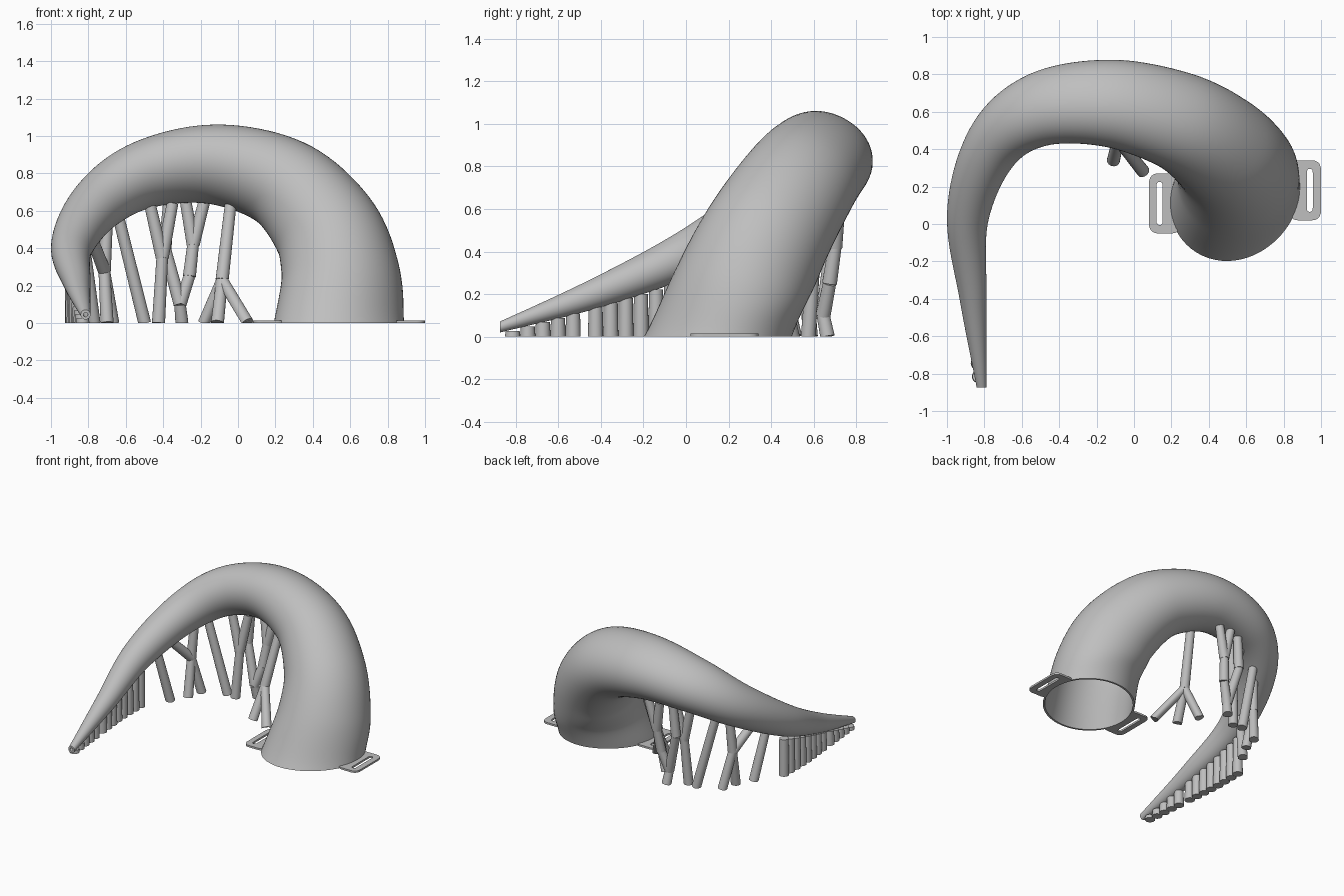
import bpy, bmesh, math
from mathutils import Vector

if "Cube" in bpy.data.objects:
    bpy.data.objects.remove(bpy.data.objects["Cube"])

GREY = bpy.data.materials.new("plain grey")
GREY.use_nodes = True
GREY.diffuse_color = (0.52, 0.52, 0.52, 1)
GREY.node_tree.nodes["Principled BSDF"].inputs["Base Color"].default_value = (0.52, 0.52, 0.52, 1)


def finish(name, bm, smooth=40):
    bmesh.ops.recalc_face_normals(bm, faces=bm.faces)
    mesh = bpy.data.meshes.new(name)
    bm.to_mesh(mesh)
    bm.free()
    mesh.materials.append(GREY)
    ob = bpy.data.objects.new(name, mesh)
    bpy.context.collection.objects.link(ob)
    bpy.ops.object.select_all(action='DESELECT')
    ob.select_set(True)
    bpy.context.view_layer.objects.active = ob
    bpy.ops.object.shade_smooth_by_angle(angle=math.radians(smooth))


def bridge(bm, loops):
    # Join neighbouring loops, and the last back to the first
    for a, b in zip(loops, loops[1:] + loops[:1]):
        for k in range(len(a)):
            n = (k + 1) % len(a)
            bm.faces.new((a[k], a[n], b[n], b[k]))


# Curved horn: centre line with radius (x, y, z, r)
PATH = [Vector(p) for p in (
    (0.54, 0.15, 0, 0.345), (0.55, 0.27, 0.26, 0.317), (0.463, 0.402, 0.515, 0.288),
    (0.235, 0.55, 0.747, 0.254), (-0.13, 0.645, 0.848, 0.222), (-0.50, 0.613, 0.794, 0.188),
    (-0.75, 0.425, 0.635, 0.152), (-0.887, 0.05, 0.412, 0.113),
    (-0.86, -0.4, 0.213, 0.072), (-0.815, -0.875, 0.045, 0.026))]
STEPS, SIDES, WALL = 10, 64, 0.014


def spline(pts, steps):
    ext = [2 * pts[0] - pts[1]] + pts + [2 * pts[-1] - pts[-2]]
    out = []
    for i in range(len(pts) - 1):
        a, b, c, d = ext[i:i + 4]
        for k in range(steps):
            t = k / steps
            out.append(0.5 * (2 * b + (c - a) * t + (2 * a - 5 * b + 4 * c - d) * t * t
                              + (3 * b - a - 3 * c + d) * t ** 3))
    return out + [pts[-1]]


def blend(t):
    t = min(max(t, 0), 1)
    return t * t * (3 - 2 * t)


line = spline(PATH, STEPS)
bm = bmesh.new()
outside, inside, across = [], [], Vector((1, 0, 0))
last = len(line) - 1
for i, p in enumerate(line):
    tangent = (line[min(i + 1, last)] - line[max(i - 1, 0)]).to_3d().normalized()
    # The base ring lies flat on the floor and the tip ring faces forward
    free = blend(i / (2 * STEPS))
    arch = math.sin(math.pi * i / last) ** 2
    tangent = Vector((0, 0, 1)).lerp(tangent, free)
    tangent = Vector((0, -1, 0)).lerp(tangent, blend((last - i) / STEPS)).normalized()
    across = (across - tangent * across.dot(tangent)).normalized()
    up = tangent.cross(across)
    for rings, inset in ((outside, 0), (inside, WALL)):
        ring = []
        for k in range(SIDES):
            a = math.tau * k / SIDES
            d = across * math.cos(a) + up * math.sin(a)
            # Oval along the diagonal at the base, leaning oval over the arch
            oval = (0.13 * (1 - free) * d.x * d.y
                    + arch * (0.05 * (d.y ** 2 - d.z ** 2) - 0.13 * d.y * d.z))
            ring.append(bm.verts.new(p.to_3d() + d * (p.w * (1 + oval) - inset)))
        rings.append(ring)
bridge(bm, outside + inside[::-1])
finish("hollow_horn", bm)


# Strap tabs: rounded plates with a slot, fitted to the round base
def rounded(cx, cy, hx, hy, r, n=64):
    pts = []
    for k in range(n):
        a = math.tau * (k + 0.5) / n
        c, s = math.cos(a), math.sin(a)
        m = max(abs(c), abs(s))
        q = Vector((c / m * hx, s / m * hy))
        core = Vector((max(-hx + r, min(hx - r, q.x)), max(-hy + r, min(hy - r, q.y))))
        pts.append(Vector((cx, cy)) + core + (q - core).normalized() * r)
    return pts


def strap_tab(name, cx, cy, slot_x, thick=0.014):
    base = PATH[0]
    side = 1 if cx > base.x else -1
    outer = rounded(cx, cy, 0.085, 0.16, 0.045)
    for q in outer:
        edge = math.sqrt(max((base.w - 0.008) ** 2 - (q.y - cy) ** 2, 0))
        q.x = base.x + side * max(side * (q.x - base.x), edge)
    inner = rounded(slot_x, cy, 0.016, 0.115, 0.015)
    bm = bmesh.new()
    bridge(bm, [[bm.verts.new((q.x, q.y, z)) for q in pts]
                for pts, z in ((outer, 0), (outer, thick), (inner, thick), (inner, 0))])
    finish(name, bm, 30)


strap_tab("left_strap_tab", 0.915, 0.18, 0.94)
strap_tab("right_strap_tab", 0.165, 0.11, 0.137)


# Support struts: round bars joining points
def strut(bm, a, b, r0=0.035, r1=0.031):
    a, b = Vector(a), Vector(b)
    d = b - a
    res = bmesh.ops.create_cone(bm, cap_ends=True, segments=20, radius1=r0, radius2=r1,
                                depth=d.length)
    rot = d.to_track_quat('Z', 'Y')
    for v in res["verts"]:
        v.co = rot @ v.co + (a + b) / 2
        v.co.z = max(v.co.z, 0)


def tree(name, *chains):
    bm = bmesh.new()
    for chain in chains:
        for a, b in zip(chain, chain[1:]):
            strut(bm, a, b)
    finish(name, bm)


# Short pillars in two groups under the tail
bm = bmesh.new()
for start, count in ((-0.815, 5), (-0.425, 8)):
    for k in range(count):
        y = start + 0.071 * k
        x = max(-0.83 - 0.07 * (y + 0.82) / 0.75, -0.89)
        strut(bm, (x, y, 0), (x, y, 0.025 + 0.29 * (y + 0.82)), 0.036, 0.033)
finish("tail_pillars", bm)

# Branching supports under the arch
tree("bend_pillar", [(-0.77, 0.27, 0), (-0.82, 0.18, 0.40)])
fork = (-0.715, 0.45, 0.28)
tree("bend_support", [(-0.67, 0.51, 0), fork, (-0.78, 0.29, 0.45)],
     [(-0.70, 0.39, 0), fork, (-0.70, 0.47, 0.55)])
tree("slanted_support", [(-0.50, 0.585, 0), (-0.64, 0.54, 0.57)])
fork = (-0.405, 0.60, 0.35)
tree("forked_support", [(-0.425, 0.575, 0), fork, (-0.35, 0.63, 0.64)],
     [fork, (-0.47, 0.60, 0.63)])
knee, fork = (-0.31, 0.645, 0.1), (-0.24, 0.7, 0.42)
tree("kinked_support", [(-0.30, 0.665, 0), knee, (-0.26, 0.675, 0.25), fork, (-0.28, 0.72, 0.65)],
     [fork, (-0.18, 0.72, 0.65)], [knee, (-0.39, 0.68, 0.40), (-0.37, 0.69, 0.64)])
fork = (-0.085, 0.45, 0.23)
tree("tripod_support", [(-0.18, 0.5, 0), fork, (-0.04, 0.57, 0.63)],
     [(-0.11, 0.34, 0), fork], [(0.05, 0.28, 0), fork])
